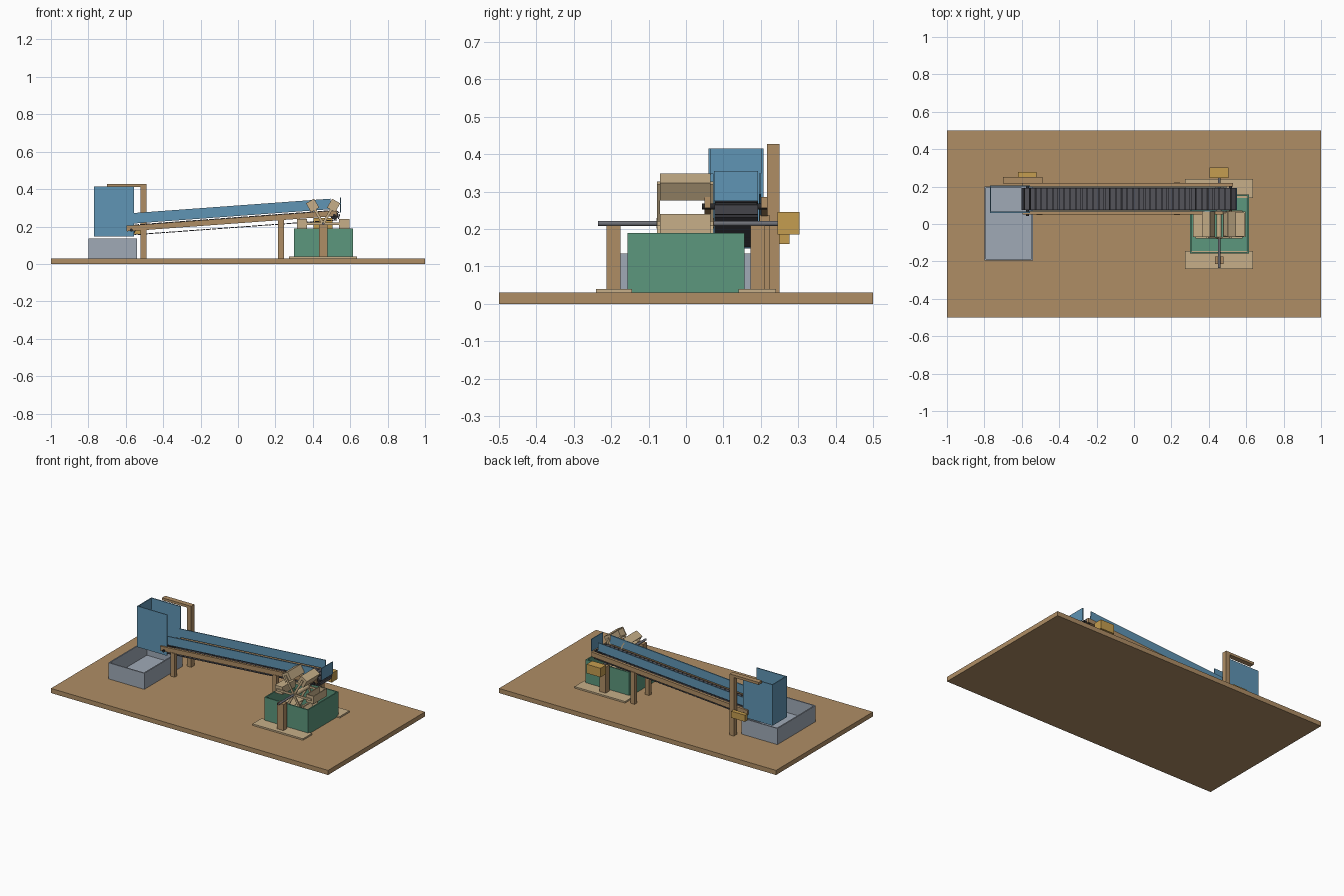
import bpy, bmesh
from math import atan2, cos, sin, radians, pi, hypot
from mathutils import Matrix, Vector

cube = bpy.data.objects.get("Cube")
if cube:
    bpy.data.objects.remove(cube, do_unlink=True)


def material(name, r, g, b):
    m = bpy.data.materials.new(name)
    m.use_nodes = True
    m.diffuse_color = (r, g, b, 1)
    m.node_tree.nodes["Principled BSDF"].inputs["Base Color"].default_value = (r, g, b, 1)
    return m


wood = material("brown wood", 0.43, 0.27, 0.13)
tan = material("pale wood", 0.57, 0.43, 0.25)
green = material("green paint", 0.107, 0.31, 0.205)
blue = material("blue paint", 0.117, 0.30, 0.46)
grey = material("light grey", 0.35, 0.40, 0.47)
slat_grey = material("dark grey slats", 0.085, 0.085, 0.10)
black = material("black rubber", 0.022, 0.022, 0.024)
steel = material("steel", 0.16, 0.165, 0.19)
yellow = material("yellow ochre", 0.56, 0.34, 0.08)


def finish(name, bm, mat, smooth=False):
    bmesh.ops.recalc_face_normals(bm, faces=bm.faces)
    me = bpy.data.meshes.new(name)
    bm.to_mesh(me)
    bm.free()
    me.materials.append(mat)
    ob = bpy.data.objects.new(name, me)
    bpy.context.collection.objects.link(ob)
    if smooth:
        bpy.context.view_layer.objects.active = ob
        ob.select_set(True)
        bpy.ops.object.shade_smooth_by_angle()
        ob.select_set(False)
    return ob


def add_box(bm, x, y, z, frame=Matrix()):
    """Box from three (low, high) ranges, placed in a frame."""
    mid = Vector([(a + b) / 2 for a, b in (x, y, z)])
    size = [b - a for a, b in (x, y, z)]
    bmesh.ops.create_cube(bm, size=1, matrix=frame @ Matrix.Translation(mid) @ Matrix.Diagonal((*size, 1)))


def box(name, mat, x, y, z, frame=Matrix()):
    bm = bmesh.new()
    add_box(bm, x, y, z, frame)
    return finish(name, bm, mat)


def add_tray(bm, x, y, z, t, frame=Matrix(), floor=True, right=True):
    """Open-topped box with walls of thickness t."""
    add_box(bm, x, (y[0], y[0] + t), z, frame)
    add_box(bm, x, (y[1] - t, y[1]), z, frame)
    inner = (y[0] + t, y[1] - t)
    add_box(bm, (x[0], x[0] + t), inner, z, frame)
    if right:
        add_box(bm, (x[1] - t, x[1]), inner, z, frame)
    if floor:
        add_box(bm, (x[0] + t, x[1] - t), inner, (z[0], z[0] + t), frame)


def tray(name, mat, *args, **kw):
    bm = bmesh.new()
    add_tray(bm, *args, **kw)
    return finish(name, bm, mat)


def rod(name, mat, x, z, y, r):
    bm = bmesh.new()
    place = Matrix.Translation((x, (y[0] + y[1]) / 2, z)) @ Matrix.Rotation(pi / 2, 4, 'X')
    bmesh.ops.create_cone(bm, cap_ends=True, segments=20, radius1=r, radius2=r,
                          depth=y[1] - y[0], matrix=place)
    return finish(name, bm, mat, True)


# Base board, collecting bin and hopper
box("base_board", wood, (-1, 1), (-0.5, 0.5), (0, 0.03))
tray("collecting_bin", grey, (-0.8, -0.54), (-0.195, 0.2), (0.03, 0.135), 0.008)
tray("hopper", blue, (-0.77, -0.555), (0.06, 0.207), (0.148, 0.415), 0.006, floor=False, right=False)

# Tall post with overhead arm beside the hopper
box("tall_post", wood, (-0.52, -0.49), (0.217, 0.25), (0.03, 0.412))
box("overhead_arm", wood, (-0.7, -0.49), (0.217, 0.25), (0.412, 0.428))

# Conveyor frame: local x runs along the slope from the tail roller
tail, head = Vector((-0.57, 0, 0.181)), Vector((0.515, 0, 0.260))
run = (head - tail).length
slope = atan2(head.z - tail.z, head.x - tail.x)
conveyor = Matrix.Translation(tail) @ Matrix.Rotation(-slope, 4, 'Y')
for side, rail_y, guard_y in (("front", (0.05, 0.066), (0.066, 0.073)),
                              ("back", (0.2, 0.218), (0.195, 0.2))):
    box(side + "_rail", wood, (-0.025, run + 0.015), rail_y, (-0.005, 0.025), conveyor)
    box(side + "_guard", blue, (0.015, run - 0.015), guard_y, (0.034, 0.09), conveyor)

# Rollers and their shafts
for end, p in (("tail", tail), ("head", head)):
    rod(end + "_roller", black, p.x, p.z, (0.078, 0.19), 0.022)
    rod(end + "_shaft", black, p.x, p.z, (0.043, 0.217), 0.008)

# Belt slats following the loop around both rollers
radius, count = 0.0255, 76
loop = 2 * run + 2 * pi * radius
bm = bmesh.new()
for i in range(count):
    s = loop * i / count
    arc = pi * radius
    if s < run:
        x, a = s, 0
        cx = s
    elif s < run + arc:
        a, cx = (s - run) / radius, run
    elif s < 2 * run + arc:
        a, cx = pi, 2 * run + arc - s
    else:
        a, cx = pi + (s - 2 * run - arc) / radius, 0
    place = conveyor @ Matrix.Translation((cx, 0, 0)) @ Matrix.Rotation(a, 4, 'Y')
    add_box(bm, (-0.0132, 0.0132), (0.076, 0.193), (radius - 0.002, radius + 0.003), place)
finish("belt_slats", bm, slat_grey)

# End stop, conveyor legs and drive box
box("end_stop", blue, (0.546, 0.551), (0.075, 0.192), (0.275, 0.355))
box("tail_leg", wood, (-0.52, -0.49), (0.047, 0.073), (0.03, 0.185))
for side, y in (("front", (0.047, 0.073)), ("back", (0.197, 0.223))):
    box(side + "_head_leg", wood, (0.215, 0.245), y, (0.03, 0.237))
box("conveyor_motor", yellow, (-0.62, -0.52), (0.25, 0.277), (0.16, 0.203))
rod("conveyor_motor_shaft", steel, tail.x, tail.z, (0.2, 0.252), 0.006)

# Wheel tank, foot plates and axle posts
tray("wheel_tank", green, (0.3, 0.615), (-0.157, 0.157), (0.03, 0.19), 0.008)
for side, plate_y, post_y in (("front", (-0.24, -0.145), (-0.213, -0.175)),
                              ("back", (0.14, 0.24), (0.173, 0.211))):
    box(side + "_foot_plate", tan, (0.272, 0.637), plate_y, (0.03, 0.04))
    box(side + "_axle_post", wood, (0.432, 0.478), post_y, (0.04, 0.21))

# Axle and its motor
hub = Vector((0.455, 0, 0.215))
rod("wheel_axle", steel, hub.x, hub.z, (-0.235, 0.25), 0.007)
box("wheel_motor", yellow, (0.405, 0.505), (0.245, 0.303), (0.186, 0.245))

# Wheel: six open buckets on paired spokes
buckets, spokes = bmesh.new(), bmesh.new()
for i in range(6):
    turn = Matrix.Translation(hub) @ Matrix.Rotation(-radians(60 * i), 4, 'Y')
    add_tray(buckets, (0.085, 0.14), (-0.07, 0.066), (-0.025, 0.025), 0.006, turn)
    for y in ((-0.077, -0.07), (0.066, 0.073)):
        add_box(spokes, (0, 0.125), y, (-0.007, 0.007), turn)
finish("wheel_buckets", buckets, tan)
finish("wheel_spokes", spokes, tan)
rod("wheel_hub", tan, hub.x, hub.z, (-0.079, 0.075), 0.014)
